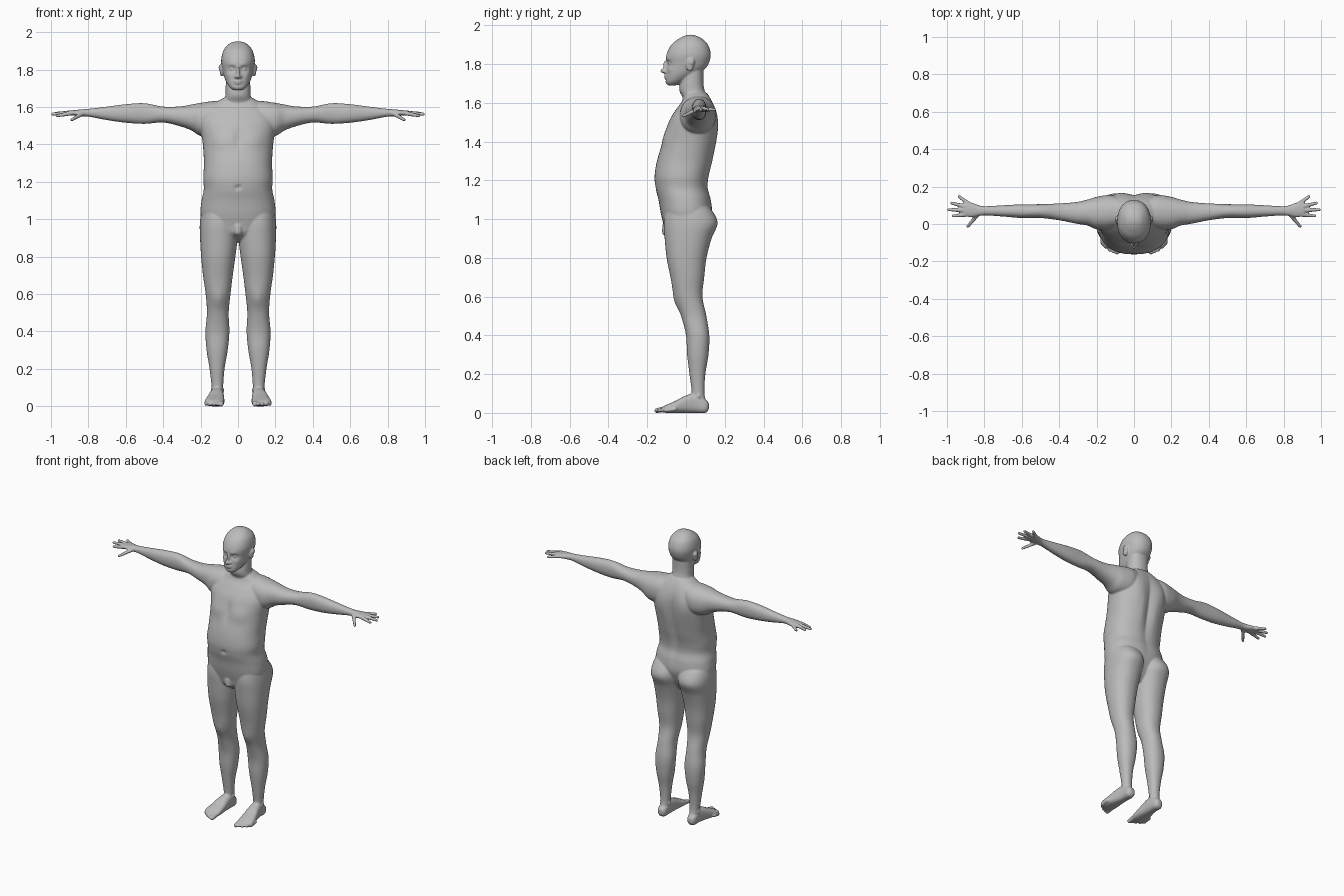
import bpy
import bmesh
from math import cos, sin, pi, exp
from mathutils import Vector

default_cube = bpy.data.objects.get("Cube")
if default_cube:
    bpy.data.objects.remove(default_cube)

bm = bmesh.new()
BOTH = (1, -1)
CENTRE = (1,)


def spline(a, b, c, d, t):
    """Smooth value between b and c."""
    return b + 0.5 * t * (c - a + t * (2*a - 5*b + 4*c - d + t * (3*(b - c) + d - a)))


def rounded(value, power):
    return abs(value) ** (2 / power) * (1 if value >= 0 else -1)


def loft(axis, rows, sides=CENTRE, power=2.2, segments=56, steps=6):
    """Skin rounded cross-sections; each row is position, then low and high of both other axes."""
    others = [k for k in range(3) if k != axis]
    sections = []
    for i in range(len(rows) - 1):
        around = [rows[max(i - 1, 0)], rows[i], rows[i + 1], rows[min(i + 2, len(rows) - 1)]]
        for step in range(steps):
            sections.append([spline(*values, step / steps) for values in zip(*around)])
    sections.append(rows[-1])
    for side in sides:
        rings = []
        for position, low_a, high_a, low_b, high_b in sections:
            ring = []
            for j in range(segments):
                angle = 2 * pi * j / segments
                point = Vector()
                point[axis] = position
                point[others[0]] = (low_a + high_a) / 2 + (high_a - low_a) / 2 * rounded(cos(angle), power)
                point[others[1]] = (low_b + high_b) / 2 + (high_b - low_b) / 2 * rounded(sin(angle), power)
                point.x *= side
                ring.append(bm.verts.new(point))
            rings.append(ring)
        for lower, upper in zip(rings, rings[1:]):
            for j in range(segments):
                k = (j + 1) % segments
                bm.faces.new((lower[j], lower[k], upper[k], upper[j]))
        bm.faces.new(rings[0])
        bm.faces.new(rings[-1])


def centred(rows):
    return [(z, -half, half, front, back) for z, half, front, back in rows]


def blob(centre, radii, sides=CENTRE):
    """Ellipsoid, optionally mirrored."""
    for side in sides:
        verts = bmesh.ops.create_uvsphere(bm, u_segments=24, v_segments=16, radius=1)["verts"]
        for v in verts:
            v.co = Vector([c + r * p for c, r, p in zip(centre, radii, v.co)])
            v.co.x *= side


def capsule(start, end, start_radius, end_radius, sides=BOTH):
    """Tapered round-ended finger or toe."""
    start, end = Vector(start), Vector(end)
    turn = (end - start).to_track_quat("Z", "Y")
    for side in sides:
        verts = bmesh.ops.create_uvsphere(bm, u_segments=16, v_segments=12, radius=1)["verts"]
        for v in verts:
            far = v.co.z > 0.01
            v.co = (end if far else start) + turn @ (v.co * (end_radius if far else start_radius))
            v.co.x *= side


def sculpt(centre, radii, push):
    """Soft symmetrical push on everything built so far."""
    for v in bm.verts:
        place = (abs(v.co.x), v.co.y, v.co.z)
        distance = sum(((p - c) / r) ** 2 for p, c, r in zip(place, centre, radii))
        if distance < 9:
            side = 1 if v.co.x >= 0 else -1
            v.co += exp(-distance) * Vector((push[0] * side, push[1], push[2]))


# Torso: height, half width, front, back
loft(2, centred([
    (.88, .05, -.05, .06), (.92, .11, -.1, .09), (.97, .18, -.115, .115),
    (1.03, .2, -.13, .135), (1.1, .195, -.142, .13), (1.16, .183, -.157, .115),
    (1.22, .186, -.162, .12), (1.3, .182, -.15, .14), (1.4, .188, -.12, .158),
    (1.5, .2, -.09, .163), (1.56, .19, -.055, .155), (1.61, .14, -.02, .135),
    (1.65, .075, -.01, .11)]), power=2.3)

# Chest, shoulder blades, spine groove and navel
sculpt((.085, -.1, 1.42), (.06, .06, .045), (0, -.01, 0))
sculpt((0, -.11, 1.43), (.016, .05, .06), (0, .008, 0))
sculpt((.09, .15, 1.48), (.05, .05, .08), (0, .01, 0))
sculpt((0, .15, 1.34), (.028, .06, .2), (0, -.02, 0))
sculpt((0, -.16, 1.17), (.012, .03, .012), (0, .01, 0))

# Legs: height, inner, outer, front, back
loft(2, [
    (1.09, .03, .17, -.08, .08), (1.05, .004, .193, -.105, .13),
    (.98, 0, .204, -.115, .163), (.9, .002, .203, -.11, .132),
    (.8, .014, .197, -.1, .106), (.7, .028, .187, -.08, .094),
    (.6, .04, .173, -.06, .085), (.5, .05, .166, -.025, .105),
    (.4, .046, .174, 0, .12), (.3, .055, .168, .006, .116),
    (.2, .072, .152, .018, .1), (.1, .08, .141, .03, .095),
    (.04, .083, .142, .02, .11)], BOTH)
sculpt((.105, -.055, .57), (.03, .03, .05), (0, -.008, 0))

# Feet: depth, inner, outer, sole, top
loft(1, [
    (.118, .095, .125, .02, .05), (.1, .082, .14, 0, .07), (.05, .077, .145, 0, .1),
    (0, .075, .156, 0, .09), (-.05, .073, .17, 0, .064), (-.1, .074, .178, 0, .042),
    (-.125, .085, .16, .004, .03)], BOTH, power=2.6)
for toe in range(5):
    x = .09 + toe * .02
    reach = -.15 + .003 * toe * toe
    size = .015 if toe == 0 else .011
    capsule((x, reach + .045, .02), (x, reach, .012), size, size * .9)
blob((.11, .065, .085), (.038, .018, .018), BOTH)

# Groin
capsule((0, -.095, .96), (0, -.1, .935), .028, .024, CENTRE)

# Arms and palms: reach, front, back, bottom, top
loft(0, [
    (.07, -.01, .14, 1.47, 1.635), (.13, -.03, .155, 1.44, 1.632),
    (.2, -.028, .145, 1.445, 1.622), (.25, -.008, .13, 1.475, 1.613),
    (.31, .002, .117, 1.497, 1.603), (.4, .02, .11, 1.517, 1.602),
    (.5, .032, .106, 1.51, 1.62), (.6, .032, .105, 1.516, 1.615),
    (.7, .04, .1, 1.53, 1.602), (.79, .046, .095, 1.547, 1.591),
    (.83, .043, .1, 1.55, 1.588), (.87, .036, .115, 1.553, 1.584),
    (.91, .043, .115, 1.556, 1.58)], BOTH)

# Fingers and thumb: knuckle, tip
for knuckle, tip in [
        ((.9, .05, 1.566), (.967, .043, 1.553)),
        ((.905, .073, 1.568), (.992, .077, 1.562)),
        ((.9, .093, 1.569), (.976, .112, 1.566)),
        ((.885, .108, 1.567), (.935, .147, 1.564)),
        ((.832, .055, 1.565), (.888, -.012, 1.532))]:
    capsule(knuckle, tip, .0125, .0085)

# Neck and head: height, half width, front, back
loft(2, centred([
    (1.56, .085, -.01, .125), (1.62, .08, -.015, .112), (1.66, .068, -.033, .097),
    (1.7, .066, -.032, .09), (1.77, .065, -.02, .09)]))
loft(2, centred([
    (1.69, .025, -.095, -.05), (1.708, .046, -.106, -.01), (1.74, .066, -.104, .045),
    (1.77, .077, -.1, .092), (1.8, .083, -.1, .116), (1.85, .09, -.1, .128),
    (1.9, .079, -.075, .113), (1.93, .056, -.038, .083), (1.945, .034, -.008, .055),
    (1.951, .008, .015, .03)]))

# Face: sockets, brows, cheeks, then eyes, nose, lips and ears
sculpt((.033, -.095, 1.802), (.018, .03, .013), (0, .016, 0))
sculpt((.03, -.1, 1.828), (.025, .03, .01), (0, -.005, 0))
sculpt((.05, -.08, 1.77), (.02, .03, .015), (.002, -.004, 0))
sculpt((0, -.105, 1.717), (.03, .03, .005), (0, .005, 0))
blob((.032, -.079, 1.802), (.013, .013, .011), BOTH)
blob((0, -.103, 1.785), (.009, .016, .034), CENTRE)
blob((0, -.112, 1.764), (.012, .021, .012), CENTRE)
blob((.012, -.104, 1.761), (.009, .014, .009), BOTH)
blob((0, -.101, 1.738), (.024, .013, .006), CENTRE)
blob((0, -.1, 1.727), (.021, .012, .006), CENTRE)
blob((.088, .02, 1.795), (.01, .021, .033), BOTH)
blob((.09, .027, 1.81), (.014, .018, .02), BOTH)

# Skin material
skin = bpy.data.materials.new("plain grey")
skin.use_nodes = True
grey = (.5, .5, .5, 1)
skin.diffuse_color = grey
skin.node_tree.nodes["Principled BSDF"].inputs["Base Color"].default_value = grey

# One fused, softened body
bmesh.ops.recalc_face_normals(bm, faces=bm.faces)
for face in bm.faces:
    face.smooth = True
mesh = bpy.data.meshes.new("body")
bm.to_mesh(mesh)
bm.free()
mesh.materials.append(skin)
body = bpy.data.objects.new("body", mesh)
bpy.context.collection.objects.link(body)
fuse = body.modifiers.new("fuse", "REMESH")
fuse.mode = "VOXEL"
fuse.voxel_size = .005
fuse.use_smooth_shade = True
soften = body.modifiers.new("soften", "SMOOTH")
soften.factor = .5
soften.iterations = 4
